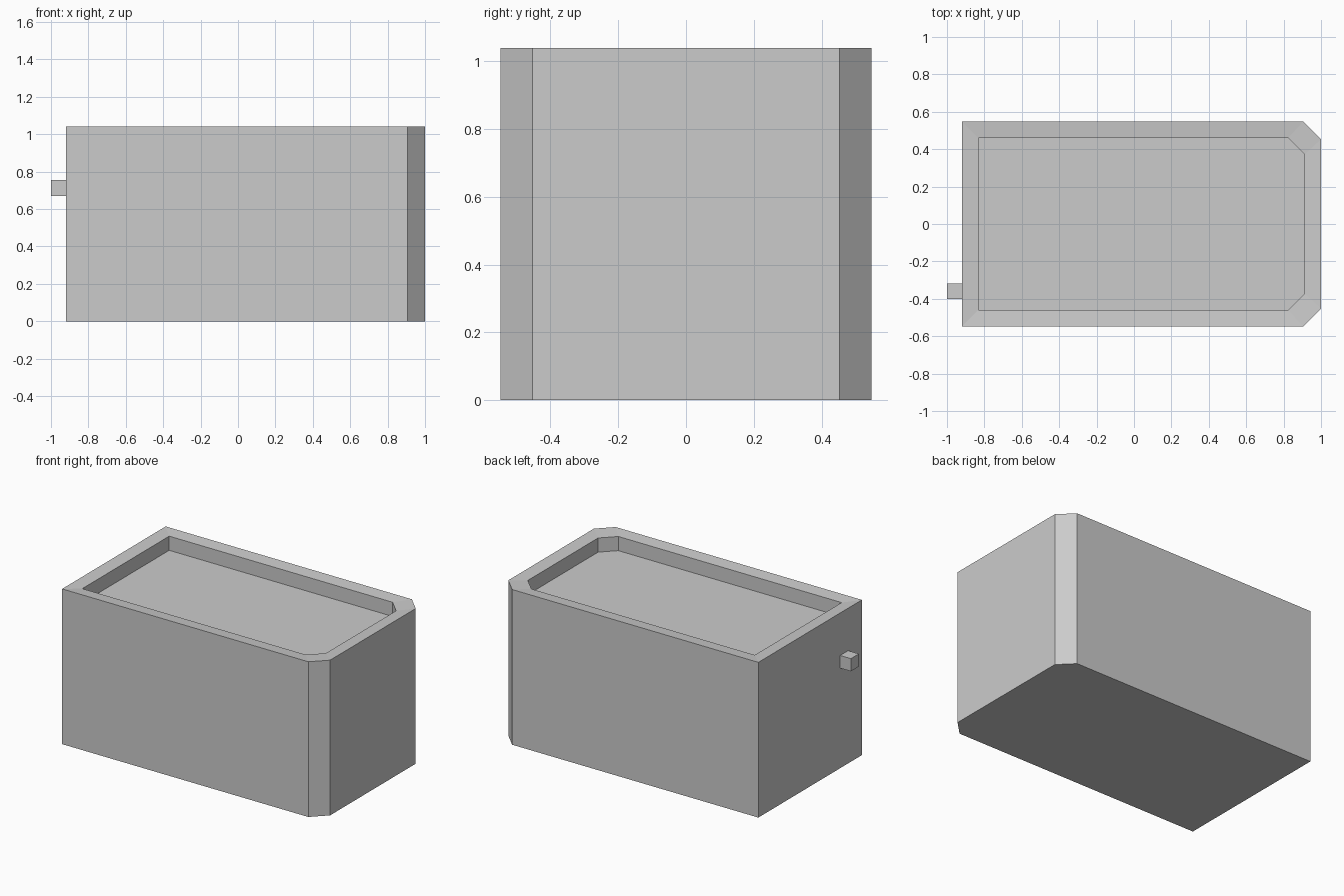
import bpy
import bmesh

cube = bpy.data.objects.get("Cube")
if cube:
    bpy.data.objects.remove(cube, do_unlink=True)

# Single plain grey
grey = bpy.data.materials.new("plain_grey")
grey.use_nodes = True
colour = (0.6, 0.6, 0.6, 1)
grey.diffuse_color = colour
grey.node_tree.nodes["Principled BSDF"].inputs["Base Color"].default_value = colour

LEFT, RIGHT, HALF_DEPTH = -0.92, 1.0, 0.548
CHAMFER, WALL = 0.095, 0.088
HEIGHT, RIM_INNER, FLOOR = 1.04, 1.032, 0.937


def outline(inset, chamfer):
    """Rectangle with the two +x corners cut off."""
    x0, x1, y = LEFT + inset, RIGHT - inset, HALF_DEPTH - inset
    return [(x0, -y), (x1 - chamfer, -y), (x1, -y + chamfer),
            (x1, y - chamfer), (x1 - chamfer, y), (x0, y)]


def add_object(name, bm):
    bmesh.ops.recalc_face_normals(bm, faces=bm.faces)
    mesh = bpy.data.meshes.new(name)
    bm.to_mesh(mesh)
    bm.free()
    mesh.materials.append(grey)
    obj = bpy.data.objects.new(name, mesh)
    bpy.context.collection.objects.link(obj)
    return obj


# Box body: outer wall, gently inward-sloping rim, recess wall and floor
outer = outline(0, CHAMFER)
inner = outline(WALL, CHAMFER - 0.007)
bm = bmesh.new()
rings = [[bm.verts.new((x, y, z)) for x, y in shape]
         for shape, z in ((outer, 0), (outer, HEIGHT),
                          (inner, RIM_INNER), (inner, FLOOR))]
for lower, upper in zip(rings, rings[1:]):
    for i in range(len(lower)):
        j = (i + 1) % len(lower)
        bm.faces.new((lower[i], lower[j], upper[j], upper[i]))
bm.faces.new(rings[0][::-1])
bm.faces.new(rings[-1])
add_object("box_body", bm)

# Small square peg on the end wall
bm = bmesh.new()
bmesh.ops.create_cube(bm, size=1)
bmesh.ops.scale(bm, vec=(0.08, 0.084, 0.085), verts=bm.verts)
bmesh.ops.translate(bm, vec=(-0.96, -0.36, 0.713), verts=bm.verts)
add_object("side_peg", bm)
